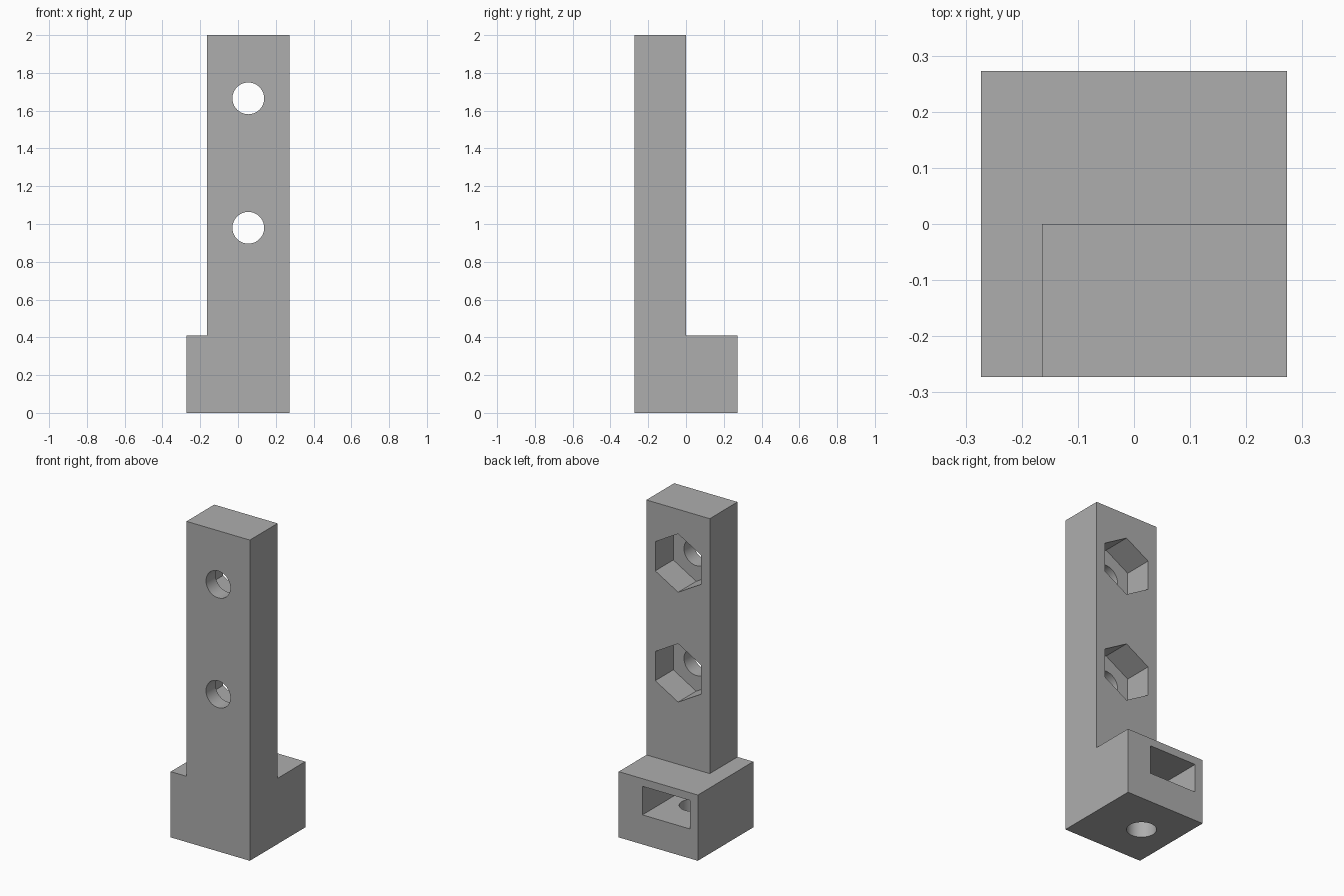
import bpy, bmesh
from math import radians
from mathutils import Matrix, Vector

default = bpy.data.objects.get("Cube")
if default:
    bpy.data.objects.remove(default, do_unlink=True)

HALF = 0.273          # half of the square foot
FOOT_TOP = 0.41
POST_X = -0.164       # open side of the post
HOLE_R = 0.084
NUT_R = 0.182
POST_MID = (POST_X + HALF) / 2
SLOT_MID = -0.055

grey = bpy.data.materials.new("plain_grey")
grey.use_nodes = True
colour = (0.42, 0.42, 0.42, 1)
grey.diffuse_color = colour
grey.node_tree.nodes["Principled BSDF"].inputs["Base Color"].default_value = colour


def make_object(name, bm):
    mesh = bpy.data.meshes.new(name)
    bmesh.ops.recalc_face_normals(bm, faces=bm.faces)
    bm.to_mesh(mesh)
    bm.free()
    mesh.materials.append(grey)
    obj = bpy.data.objects.new(name, mesh)
    bpy.context.collection.objects.link(obj)
    return obj


def box(lo, hi):
    lo, hi = Vector(lo), Vector(hi)
    bm = bmesh.new()
    bmesh.ops.create_cube(bm, size=1, matrix=Matrix.Translation((lo + hi) / 2)
                          @ Matrix.Diagonal((hi - lo).to_4d()))
    return bm


def prism(sides, radius, depth, centre, along_y):
    bm = bmesh.new()
    bmesh.ops.create_cone(bm, cap_ends=True, segments=sides, radius1=radius,
                          radius2=radius, depth=depth)
    turn = Matrix.Rotation(radians(90), 4, "X") if along_y else Matrix()
    bmesh.ops.transform(bm, matrix=Matrix.Translation(centre) @ turn, verts=bm.verts)
    return bm


# Foot block, with the post drawn up from one part of its top
bm = box((-HALF, -HALF, 0), (HALF, HALF, FOOT_TOP))
for point, normal in (((POST_X, 0, 0), (1, 0, 0)), ((0, 0, 0), (0, 1, 0))):
    bmesh.ops.bisect_plane(bm, geom=bm.verts[:] + bm.edges[:] + bm.faces[:],
                           plane_co=point, plane_no=normal)
seat = [f for f in bm.faces if f.normal.z > 0.9
        and f.calc_center_median().x > POST_X and f.calc_center_median().y < 0]
raised = bmesh.ops.extrude_face_region(bm, geom=seat)["geom"]
bmesh.ops.delete(bm, geom=seat, context="FACES")
for v in raised:
    if isinstance(v, bmesh.types.BMVert):
        v.co.z = 2
bmesh.ops.dissolve_limit(bm, angle_limit=0.01, verts=bm.verts[:], edges=bm.edges[:])
body = make_object("mounting_post", bm)

# Cutters: bolt holes with hexagonal nut pockets, foot slot and foot hole
cutters = []
for z in (0.98, 1.665):
    cutters.append(make_object("bolt_hole_cutter",
                   prism(64, HOLE_R, 0.5, (POST_MID, -0.2, z), True)))
    cutters.append(make_object("nut_pocket_cutter",
                   prism(6, NUT_R, 0.4, (POST_MID, 0.022, z), True)))
cutters.append(make_object("nut_slot_cutter",
               box((SLOT_MID - 0.164, -0.164, 0.184), (SLOT_MID + 0.164, 0.4, 0.362))))
cutters.append(make_object("foot_hole_cutter",
               prism(64, HOLE_R, 0.4, (SLOT_MID, 0, 0.07), False)))

bpy.context.view_layer.objects.active = body
for cutter in cutters:
    cutter.hide_render = True
    cut = body.modifiers.new("cut", "BOOLEAN")
    cut.operation = "DIFFERENCE"
    cut.solver = "EXACT"
    cut.object = cutter
    bpy.ops.object.modifier_apply(modifier=cut.name)
for cutter in cutters:
    bpy.data.objects.remove(cutter, do_unlink=True)

# Round holes smooth, every other edge sharp
bpy.ops.object.select_all(action="DESELECT")
body.select_set(True)
bpy.ops.object.shade_smooth_by_angle(angle=radians(30))
